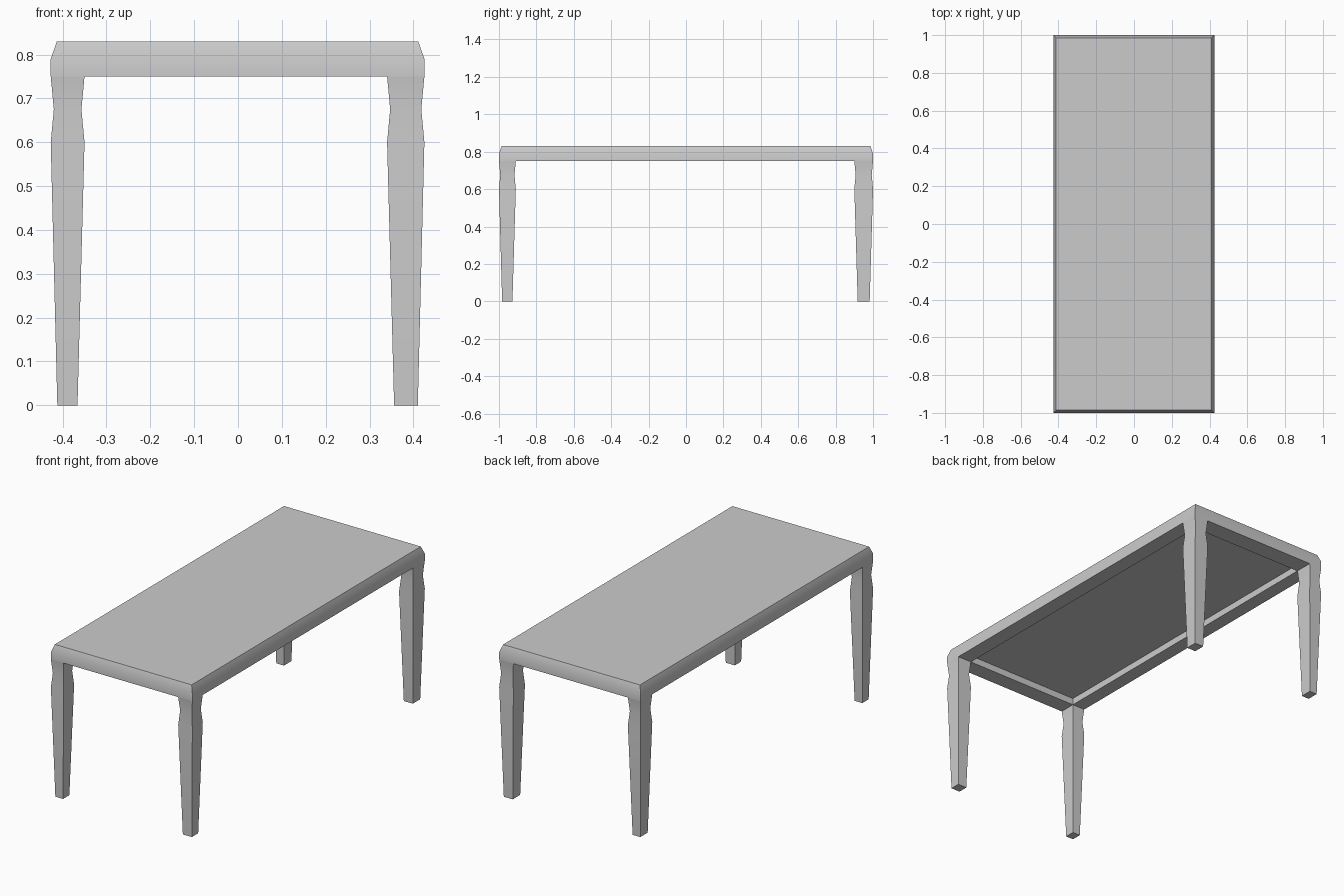
import bpy, bmesh

if "Cube" in bpy.data.objects:
    bpy.data.objects.remove(bpy.data.objects["Cube"])

# plan positions: outer and inner faces of the legs and apron
XS = (-0.427, -0.35, 0.34, 0.425)
YS = (-1.0, -0.91, 0.90, 1.0)
Z_APRON, Z_PANEL, Z_SIDE, Z_TOP = 0.75, 0.787, 0.79, 0.83


def finish(bm, name):
    bmesh.ops.remove_doubles(bm, verts=bm.verts, dist=1e-5)
    bmesh.ops.recalc_face_normals(bm, faces=bm.faces)
    mesh = bpy.data.meshes.new(name)
    bm.to_mesh(mesh)
    bm.free()
    ob = bpy.data.objects.new(name, mesh)
    bpy.context.collection.objects.link(ob)
    bpy.ops.object.select_all(action='DESELECT')
    bpy.context.view_layer.objects.active = ob
    ob.select_set(True)
    bpy.ops.object.shade_smooth_by_angle(angle=0.5)


def ring(bm, x0, x1, y0, y1, z):
    return [bm.verts.new(p) for p in
            ((x0, y0, z), (x1, y0, z), (x1, y1, z), (x0, y1, z))]


def bridge(bm, a, b):
    for i in range(4):
        j = (i + 1) % 4
        bm.faces.new((a[i], a[j], b[j], b[i]))


# table top: chamfered slab with a hollow underside
bm = bmesh.new()
outer = [ring(bm, XS[0] + d, XS[3] - d, YS[0] + d, YS[3] - d, z)
         for d, z in ((0, Z_APRON), (0, Z_SIDE), (0.014, Z_TOP))]
for a, b in zip(outer, outer[1:]):
    bridge(bm, a, b)
bm.faces.new(outer[-1])
lip = ring(bm, XS[1], XS[2], YS[1], YS[2], Z_APRON)
panel = ring(bm, XS[1], XS[2], YS[1], YS[2], Z_PANEL)
bridge(bm, lip, panel)
bm.faces.new(panel)
# apron underside, left open at the corners where the legs join
for i in range(3):
    for j in range(3):
        if (i == 1) != (j == 1):
            bm.faces.new(ring(bm, XS[i], XS[i + 1], YS[j], YS[j + 1], Z_APRON))
finish(bm, "table_top")


# tapered legs with a narrow neck: (z, outer inset, inner inset)
def leg(name, xo, xi, yo, yi, foot_x, foot_y):
    def section(z, d):
        sx = 1 if xi > xo else -1
        sy = 1 if yi > yo else -1
        return ring(bm, xo + sx * d, xi - sx * d, yo + sy * d, yi - sy * d, z)
    bm = bmesh.new()
    rings = [section(Z_APRON, 0), section(0.675, 0.007), section(0.60, 0),
             ring(bm, *foot_x, *foot_y, 0)]
    for a, b in zip(rings, rings[1:]):
        bridge(bm, a, b)
    bm.faces.new(rings[-1])
    finish(bm, name)


sides = {"left": (XS[0], XS[1], (-0.412, -0.366)),
         "right": (XS[3], XS[2], (0.41, 0.356))}
ends = {"front": (YS[0], YS[1], (-0.983, -0.928)),
        "back": (YS[3], YS[2], (0.982, 0.918))}
for sn, (xo, xi, fx) in sides.items():
    for en, (yo, yi, fy) in ends.items():
        leg(f"{en}_{sn}_leg", xo, xi, yo, yi, fx, fy)
